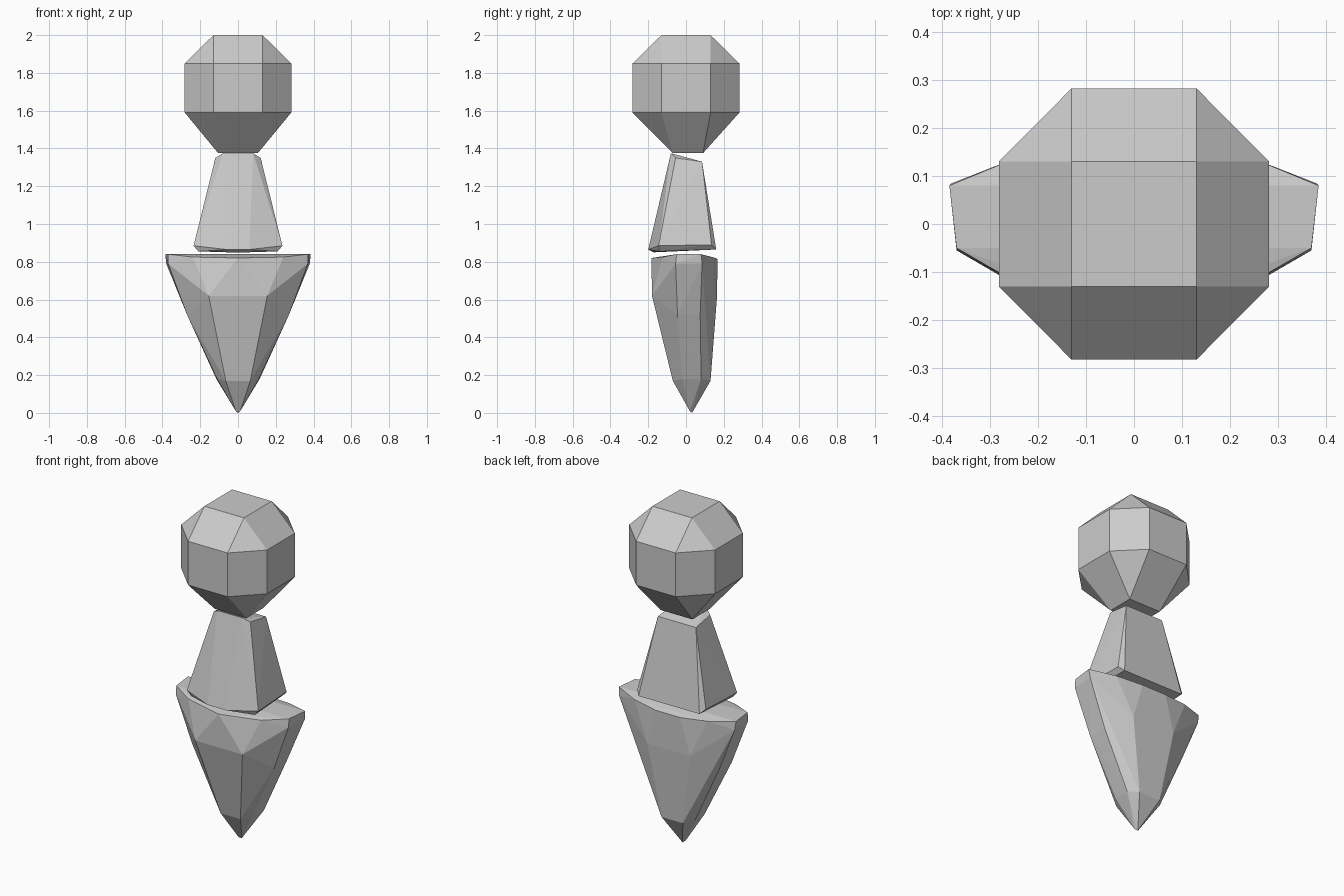
import bpy, bmesh, math

if "Cube" in bpy.data.objects:
    bpy.data.objects.remove(bpy.data.objects["Cube"])


def hull(name, points):
    """Faceted solid wrapped around a few points."""
    mesh = bpy.data.meshes.new(name)
    bm = bmesh.new()
    for p in points:
        bm.verts.new(p)
    res = bmesh.ops.convex_hull(bm, input=bm.verts[:])
    loose = {e for e in res["geom_interior"] + res["geom_unused"]
             if isinstance(e, bmesh.types.BMVert)}
    bmesh.ops.delete(bm, geom=list(loose), context='VERTS')
    bmesh.ops.dissolve_limit(bm, angle_limit=math.radians(1),
                             verts=bm.verts[:], edges=bm.edges[:])
    bmesh.ops.recalc_face_normals(bm, faces=bm.faces[:])
    bm.to_mesh(mesh)
    bm.free()
    obj = bpy.data.objects.new(name, mesh)
    bpy.context.collection.objects.link(obj)
    return obj


def mirror_x(points):
    """Right-hand points plus their left-hand copies."""
    return list(dict.fromkeys(points + [(-x if x else 0, y, z) for x, y, z in points]))


# Head: faceted ball, square caps with two octagonal rings
head = []
for sy in (-1, 1):
    head.append((0.13, 0.13 * sy, 2.0))
    head.append((0.105, 0.01 + 0.08 * sy, 1.375))
    for z in (1.85, 1.59):
        head += [(0.282, 0.13 * sy, z), (0.13, 0.283 * sy, z)]
hull("head", mirror_x(head))

# Torso: tapered block with a bulging front
torso = [
    (0.08, -0.08, 1.375), (0.12, -0.055, 1.35), (0.125, 0.085, 1.33),
    (0.235, -0.145, 0.885), (0.225, 0.135, 0.89),
    (0.21, -0.14, 0.855), (0.20, 0.16, 0.865),
    (0.06, -0.20, 0.865), (0.05, -0.17, 0.85),
]
hull("torso", mirror_x(torso))

# Lower body: wide flat top narrowing to a pointed tip
lower = [
    (0.37, -0.05, 0.84), (0.385, 0.08, 0.84),
    (0.37, -0.055, 0.79), (0.38, 0.085, 0.79),
    (0.24, -0.125, 0.825), (0.0, -0.183, 0.82),
    (0.24, 0.14, 0.825), (0.08, 0.168, 0.815),
    (0.155, -0.18, 0.62), (0.14, 0.163, 0.60),
    (0.27, -0.045, 0.52), (0.27, 0.075, 0.52),
    (0.065, -0.07, 0.17), (0.07, 0.13, 0.17),
    (0.11, -0.02, 0.18), (0.115, 0.08, 0.18),
    (0.012, 0.02, 0.01), (0.0, 0.032, 0.0),
]
hull("lower_body", mirror_x(lower))
